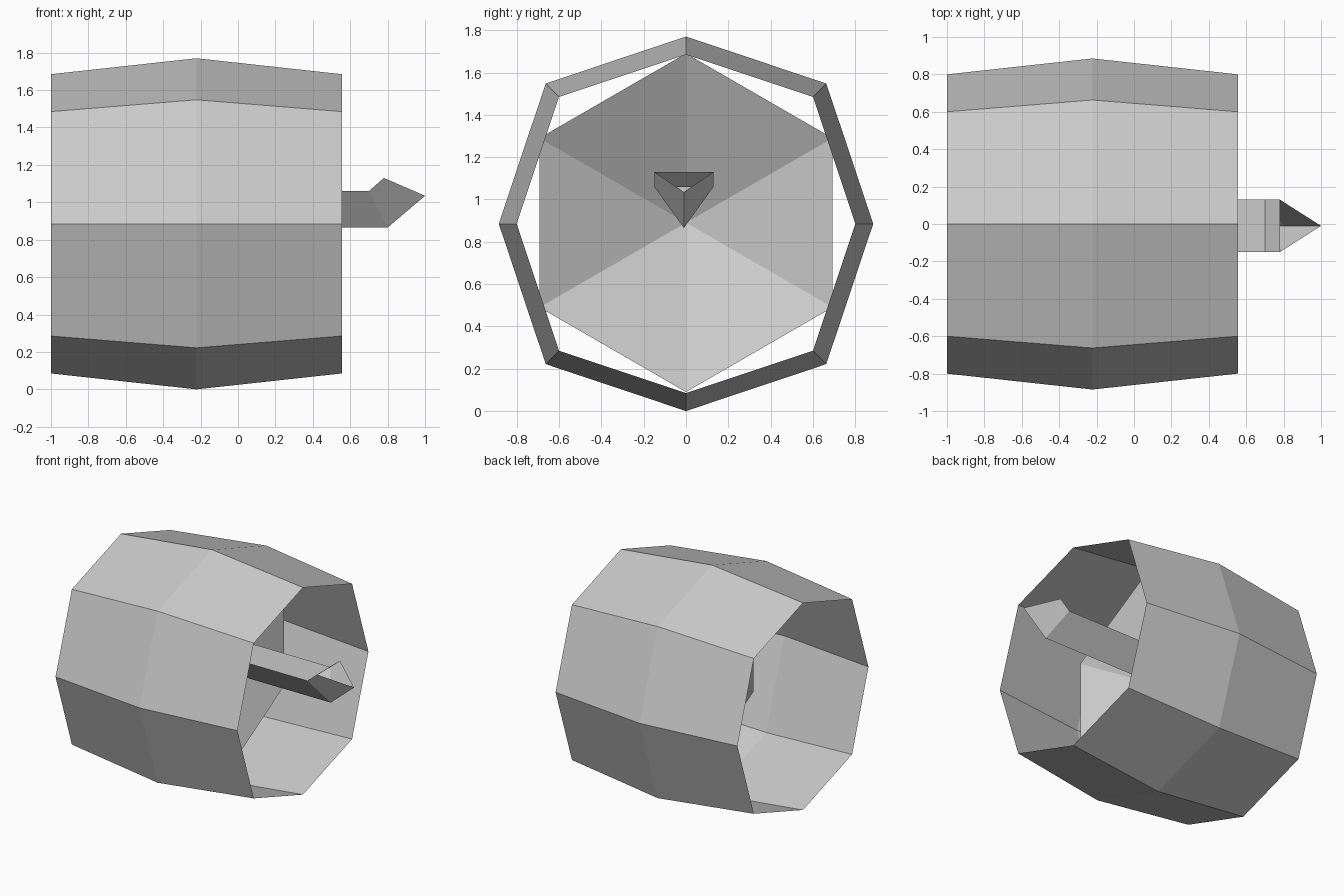
import bpy, math

if "Cube" in bpy.data.objects:
    bpy.data.objects.remove(bpy.data.objects["Cube"])

CZ = 0.885  # height of the barrel axis

grey = bpy.data.materials.new("light_grey")
grey.diffuse_color = (0.6, 0.6, 0.6, 1)
grey.use_nodes = True
grey.node_tree.nodes["Principled BSDF"].inputs["Base Color"].default_value = grey.diffuse_color


def make(name, verts, faces):
    mesh = bpy.data.meshes.new(name)
    mesh.from_pydata(verts, [], faces)
    mesh.materials.append(grey)
    obj = bpy.data.objects.new(name, mesh)
    bpy.context.collection.objects.link(obj)
    return obj


def bridge(a, b, n):
    """Quads joining two rings of n vertices that start at a and b."""
    return [(a + i, a + (i + 1) % n, b + (i + 1) % n, b + i) for i in range(n)]


# Barrel shell: open octagonal tube, widest in the middle
def octagon(x, straight, diagonal):
    ring = []
    for i in range(8):
        ang = i * math.pi / 4
        r = diagonal * math.sqrt(2) if i % 2 else straight
        ring.append((x, r * math.cos(ang), CZ + r * math.sin(ang)))
    return ring


shell = octagon(0.555, 0.80, 0.60) + octagon(-0.222, 0.885, 0.663) + octagon(-1, 0.80, 0.60)
make("barrel_shell", shell, bridge(8, 0, 8) + bridge(16, 8, 8))

# Inner funnel: open six-sided cone, hollow towards +x
rim = [(-0.09, 0.8 * math.sin(i * math.pi / 3), CZ + 0.005 + 0.8 * math.cos(i * math.pi / 3))
       for i in range(6)]
make("inner_funnel", rim + [(-0.47, 0, CZ + 0.005)],
     [(i, (i + 1) % 6, 6) for i in range(6)])

# Spout: three-sided hollow rod with a flared, open-topped pointed head
Y0, Y1, YM = -0.15, 0.13, -0.01


def section(x_top, z_top, x_low):
    return [(x_top, Y0, z_top), (x_top, Y1, z_top), (x_low, YM, 0.865)]


spout = section(-0.38, 1.06, -0.38) + section(0.70, 1.06, 0.80)
spout += [(0.78, Y0, 1.13), (0.78, Y1, 1.13), (1.0, YM, 1.035)]
faces = [(0, 1, 2)] + bridge(3, 0, 3)      # end cap and rod
faces += [(3, 4, 7, 6),                    # flared step
          (3, 6, 5), (4, 5, 7),            # head cheeks
          (6, 8, 5), (7, 5, 8)]            # pointed tip
make("spout", spout, faces)
